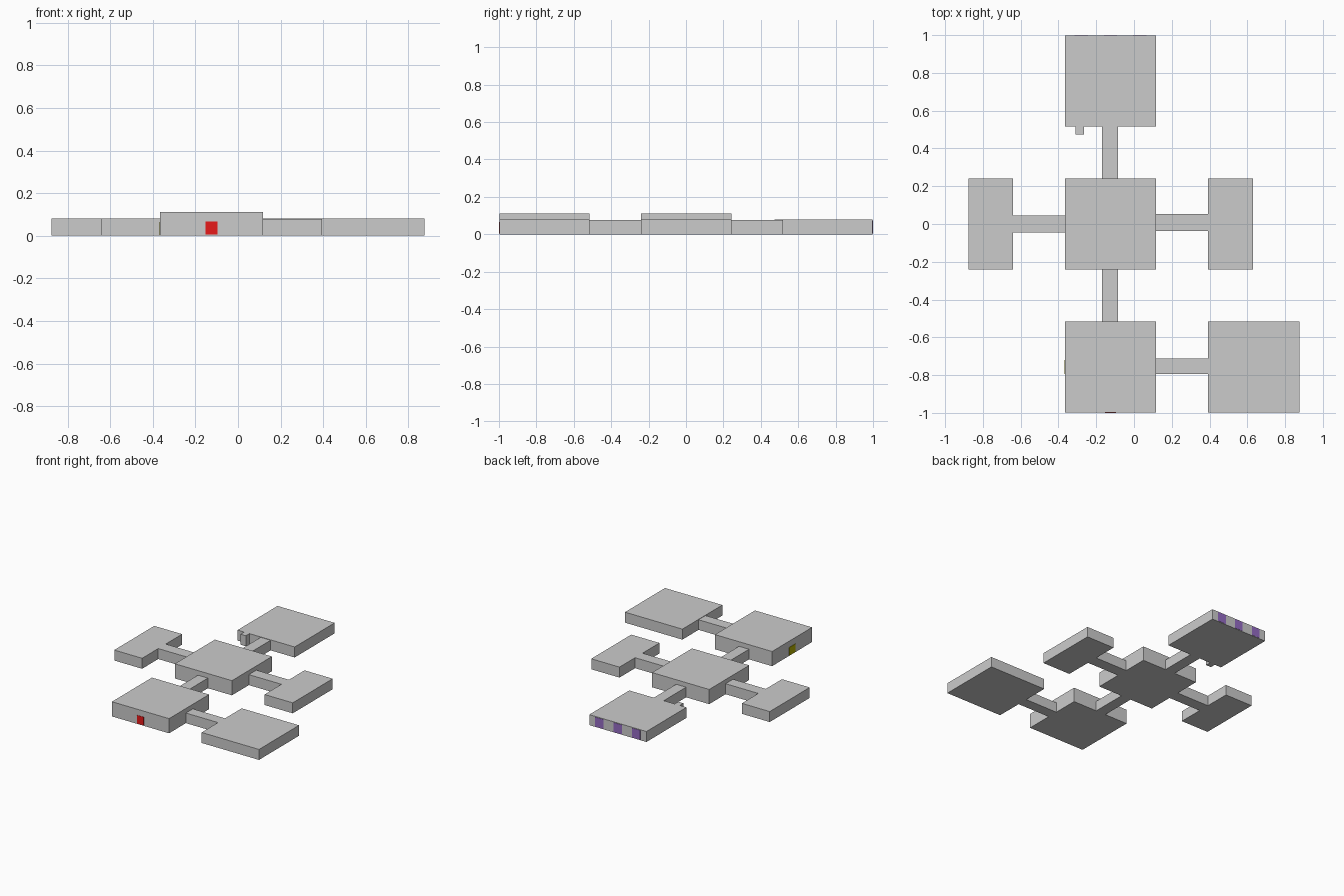
import bpy
import bmesh

if "Cube" in bpy.data.objects:
    bpy.data.objects.remove(bpy.data.objects["Cube"])


def material(name, color):
    m = bpy.data.materials.new(name)
    m.diffuse_color = (*color, 1)
    m.use_nodes = True
    m.node_tree.nodes["Principled BSDF"].inputs["Base Color"].default_value = m.diffuse_color
    return m


def box(name, x, y, z, mat=None):
    """Box from (min, max) ranges along each axis."""
    bm = bmesh.new()
    bmesh.ops.create_cube(bm, size=1)
    for v in bm.verts:
        for i, (lo, hi) in enumerate((x, y, z)):
            v.co[i] = lo if v.co[i] < 0 else hi
    mesh = bpy.data.meshes.new(name)
    bm.to_mesh(mesh)
    bm.free()
    if mat:
        mesh.materials.append(mat)
    ob = bpy.data.objects.new(name, mesh)
    bpy.context.collection.objects.link(ob)
    return ob


red = material("red", (0.8, 0.01, 0.01))
yellow = material("yellow", (0.45, 0.42, 0.0))
purple = material("purple", (0.3, 0.15, 0.55))

TALL, LOW, HALL = 0.112, 0.08, 0.077
MID_X, MID_Y = (-0.365, 0.117), (-0.24, 0.242)
FRONT_Y = (-0.998, -0.516)

# Rooms
box("front_room", MID_X, FRONT_Y, (0, TALL))
box("central_room", MID_X, MID_Y, (0, TALL))
box("back_room", MID_X, (0.516, 0.998), (0, LOW))
box("left_room", (-0.876, -0.641), MID_Y, (0, LOW))
box("right_room", (0.392, 0.63), MID_Y, (0, LOW))
box("corner_room", (0.392, 0.876), FRONT_Y, (0, LOW))

# Connecting halls
box("front_hall", (-0.17, -0.086), (FRONT_Y[1], MID_Y[0]), (0, HALL))
box("back_hall", (-0.17, -0.086), (MID_Y[1], 0.516), (0, HALL))
box("left_hall", (-0.641, MID_X[0]), (-0.046, 0.044), (0, LOW))
box("right_hall", (MID_X[1], 0.392), (-0.036, 0.054), (0, LOW))
box("corner_hall", (MID_X[1], 0.392), (-0.795, -0.711), (0, HALL))

# Small stub on the back room
box("stub", (-0.309, -0.265), (0.473, 0.516), (0, LOW))

# Coloured doors, standing slightly proud of the walls
box("front_door", (-0.153, -0.096), (-1.0, -0.99), (0.005, 0.067), red)
box("side_door", (-0.368, -0.358), (-0.795, -0.72), (0.003, 0.065), yellow)
for i in range(3):
    cx = -0.124 + (i - 1) * 0.155
    box(f"back_door_{i + 1}", (cx - 0.035, cx + 0.035), (0.99, 1.0), (0.004, 0.075), purple)
